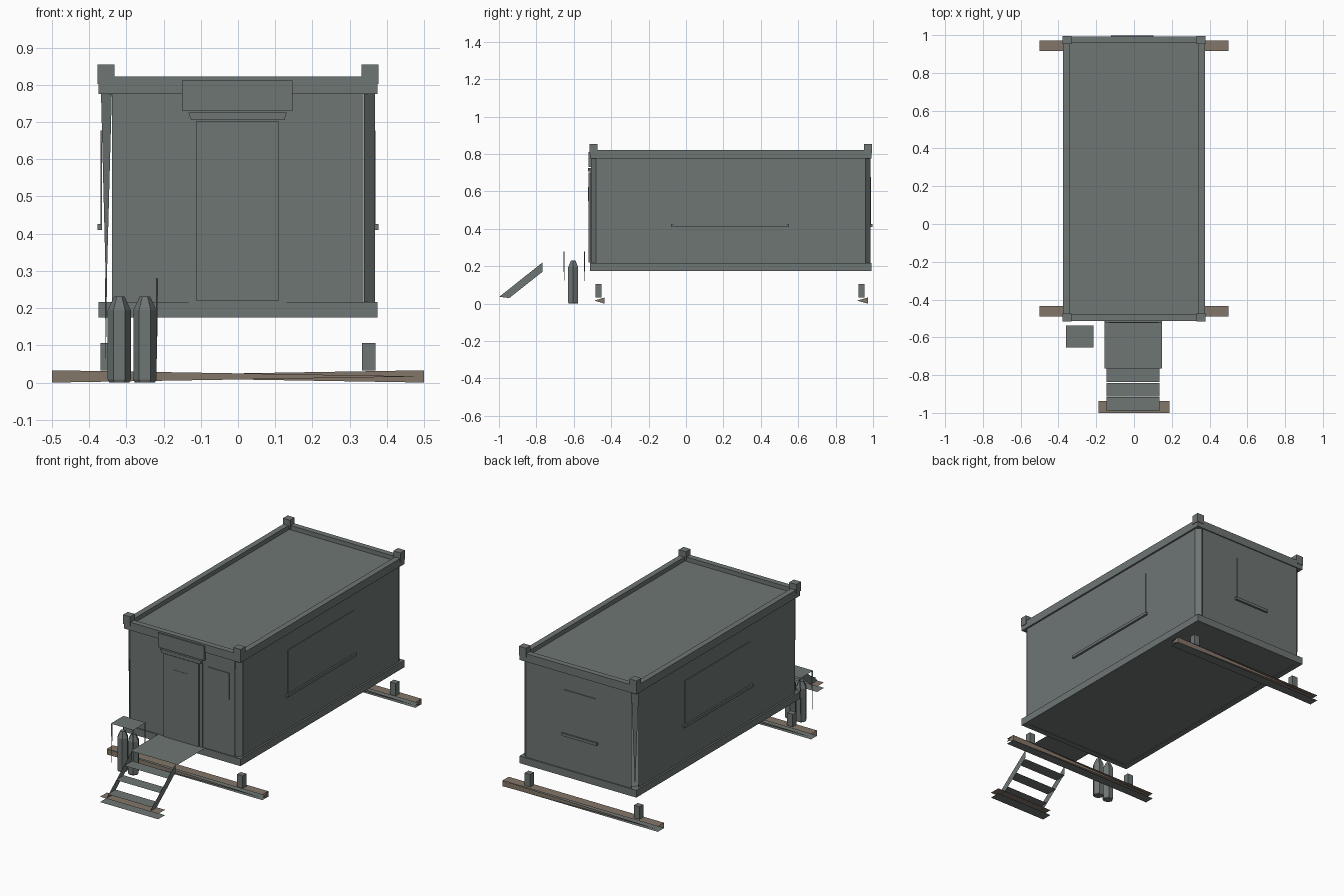
import bpy, bmesh, math
from mathutils import Vector

old = bpy.data.objects.get("Cube")
if old:
    bpy.data.objects.remove(old, do_unlink=True)


def material(name, rgb):
    m = bpy.data.materials.new(name)
    m.use_nodes = True
    m.diffuse_color = (*rgb, 1)
    m.node_tree.nodes["Principled BSDF"].inputs["Base Color"].default_value = (*rgb, 1)
    return m


GREY = material("slate grey", (0.155, 0.18, 0.175))
BROWN = material("weathered wood", (0.23, 0.18, 0.14))


def finish(name, bm, *mats):
    me = bpy.data.meshes.new(name)
    bm.to_mesh(me)
    bm.free()
    for m in mats:
        me.materials.append(m)
    ob = bpy.data.objects.new(name, me)
    bpy.context.collection.objects.link(ob)
    return ob


def box(name, x0, x1, y0, y1, z0, z1, mat=GREY):
    bm = bmesh.new()
    bmesh.ops.create_cube(bm, size=1)
    lo, hi = Vector((x0, y0, z0)), Vector((x1, y1, z1))
    for v in bm.verts:
        v.co = Vector([a + (c + 0.5) * (b - a) for a, b, c in zip(lo, hi, v.co)])
    return finish(name, bm, mat)


def sheet(name, *faces, mat=GREY):
    """Thin panels, each given as a list of corner points."""
    bm = bmesh.new()
    for f in faces:
        bm.faces.new([bm.verts.new(p) for p in f])
    return finish(name, bm, mat)


def flat(x0, x1, y0, y1, z):
    return [(x0, y0, z), (x1, y0, z), (x1, y1, z), (x0, y1, z)]


# Cabin envelope
W, F, B = 0.375, -0.513, 0.992
BOT, SILL, HEAD, TOP = 0.175, 0.217, 0.775, 0.822
T = 0.033

# Frame beams around floor and roof
for tag, z0, z1 in (("floor", BOT, SILL), ("roof", HEAD, TOP)):
    box(tag + "_front_beam", -W, W, F, F + T, z0, z1)
    box(tag + "_back_beam", -W, W, B - T, B, z0, z1)
    for side, s in (("left", 1), ("right", -1)):
        xs = sorted((s * W, s * (W - T)))
        box(f"{tag}_{side}_beam", *xs, F + T, B - T, z0, z1)

# Floor and roof panels
sheet("floor_panel", flat(-W + T, W - T, F + T, B - T, BOT + 0.003))
sheet("roof_panel", flat(-W + T, W - T, F + T, B - T, TOP - 0.025))

# Wall panels, set just inside the beams
wx, wf, wb = W - 0.01, F + 0.006, B - 0.006
for name, y in (("front_wall", wf), ("back_wall", wb)):
    sheet(name, [(-wx + 0.026, y, SILL), (wx - 0.028, y, SILL),
                 (wx - 0.028, y, HEAD), (-wx + 0.026, y, HEAD)])
for name, x in (("left_wall", wx), ("right_wall", -wx)):
    sheet(name, [(x, F + T, SILL), (x, B - T, SILL), (x, B - T, HEAD), (x, F + T, HEAD)])

# Corner posts and corner castings
for ex, sx in (("left", 1), ("right", -1)):
    for ey, y, d in (("front", F, 1), ("back", B, -1)):
        a = (sx * (W - T - 0.003), y + d * 0.006)
        b = (sx * (W - 0.007), y + d * T)
        c = (sx * (W - 0.021), y + d * 0.018)
        if sx > 0:
            post = [(*a, SILL), (*b, SILL), (*b, HEAD), (*a, HEAD)]
        else:
            post = [(*c, SILL), (*b, HEAD), (*a, HEAD)]
        sheet(f"{ey}_{ex}_post", post)
        xs = sorted((sx * (W + 0.003), sx * (W - 0.043)))
        ys = sorted((y - d * 0.003, y + d * 0.04))
        box(f"{ey}_{ex}_casting", *xs, *ys, TOP - 0.02, 0.855)

# Side windows with sills
for side, s in (("left", 1), ("right", -1)):
    xs = sorted((s * wx, s * (wx + 0.004)))
    box(side + "_window", *xs, -0.067, 0.537, 0.425, 0.677)
    xs = sorted((s * wx, s * (wx + 0.012)))
    box(side + "_window_sill", *xs, -0.08, 0.55, 0.41, 0.426)

# Back window with sill
box("back_window", -0.11, 0.09, wb, wb + 0.004, 0.425, 0.677)
box("back_window_sill", -0.123, 0.103, wb, wb + 0.012, 0.41, 0.426)

# Front: door, frame, hood, lamp panel and small window
box("door_frame", -0.133, 0.13, wf - 0.004, wf, SILL, 0.707)
box("door", -0.113, 0.11, F - 0.008, wf, 0.22, 0.702)
box("door_window", -0.042, 0.038, F - 0.01, F - 0.008, 0.55, 0.625)
hood = box("door_hood", -0.133, 0.131, F - 0.012, wf, 0.706, 0.725)
for v in hood.data.vertices:
    if v.co.z < 0.71:
        v.co.x *= 0.95
box("panel_over_door", -0.15, 0.147, F - 0.008, F + 0.005, 0.73, 0.812)
box("front_window", 0.163, 0.3, wf - 0.004, wf, 0.54, 0.694)


# Timber sleepers: top and bottom boards with wedge-shaped sides
def sleeper(name, x, y0, y1, h=0.033, sides=True):
    bm = bmesh.new()
    faces = [flat(-x, x, y0, y1, h), flat(-x, x, y0, y1, 0.002)]
    if sides:
        m = h / 2
        faces += [[(-x, y0, 0), (x, y0, m), (-x, y0, h)],
                  [(x, y1, 0), (-x, y1, m), (x, y1, h)],
                  [(x, y1, 0), (x, y1, h), (x, y0, m)]]
    for i, f in enumerate(faces):
        bm.faces.new([bm.verts.new(p) for p in f]).material_index = int(i == 1)
    return finish(name, bm, BROWN, GREY)


sleeper("front_sleeper", 0.5, -0.49, -0.435)
sleeper("back_sleeper", 0.5, 0.915, 0.972)
sleeper("step_board", 0.187, -1.0, -0.937, sides=False)

# Support blocks on the sleepers
for end, y in (("front", -0.485), ("back", 0.921)):
    for side, x in (("left", 0.333), ("right", -0.37)):
        box(f"{end}_{side}_block", x, x + 0.036, y, y + 0.034, 0.033, 0.106)

# Entrance platform and steps
sheet("platform", flat(-0.155, 0.147, -0.765, F, 0.218))
for i in range(3):
    y = -0.765 - 0.076 * i
    sheet(f"tread_{i + 1}", flat(-0.145, 0.135, y - 0.072, y, 0.162 - 0.054 * i))
for side, x in (("left", 0.135), ("right", -0.145)):
    sheet(side + "_stringer", [(x, -0.998, 0.037), (x, -0.945, 0.03),
                               (x, -0.768, 0.17), (x, -0.768, 0.22)])

# Gas bottles: six-sided bodies with tapered shoulders
for i, x in enumerate((-0.319, -0.25)):
    bm = bmesh.new()
    rings = []
    for r, z in ((0.027, 0.0), (0.031, 0.008), (0.031, 0.195), (0.014, 0.231)):
        rings.append([bm.verts.new((x + r * math.cos(k * math.pi / 3),
                                    -0.603 + r * math.sin(k * math.pi / 3), z))
                      for k in range(6)])
    for lo, hi in zip(rings, rings[1:]):
        for k in range(6):
            n = (k + 1) % 6
            bm.faces.new((lo[k], lo[n], hi[n], hi[k]))
    bm.faces.new(rings[-1])
    bm.faces.new(rings[0][::-1])
    finish(f"gas_bottle_{i + 1}", bm, GREY)

# Cover over the bottles on thin tapered legs
sheet("bottle_cover", flat(-0.36, -0.215, -0.655, -0.538, 0.28))
for ex, x in (("left", -0.218), ("right", -0.355)):
    for ey, y in (("front", -0.652), ("back", -0.543)):
        sheet(f"cover_{ey}_{ex}_leg",
              [(x - 0.003, y - 0.003, 0.28), (x + 0.003, y + 0.003, 0.28), (x, y, 0.04)])
